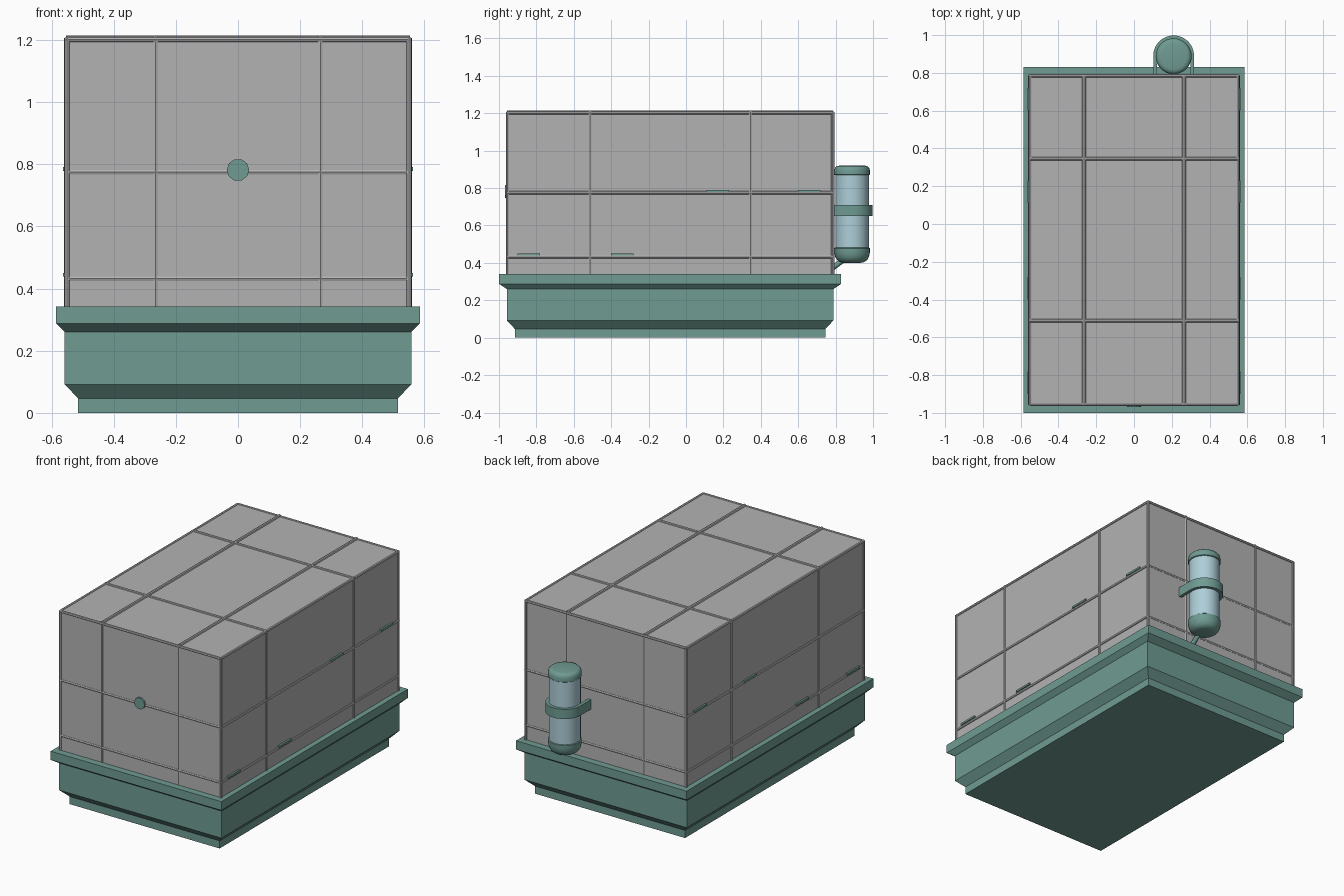
import bpy, bmesh, math
from mathutils import Vector

if "Cube" in bpy.data.objects:
    bpy.data.objects.remove(bpy.data.objects["Cube"])

def material(name, rgb):
    m = bpy.data.materials.new(name)
    m.diffuse_color = (*rgb, 1)
    m.use_nodes = True
    m.node_tree.nodes["Principled BSDF"].inputs["Base Color"].default_value = m.diffuse_color
    return m

GREEN = material("sage green", (0.16, 0.33, 0.29))
GREY = material("wire grey", (0.45, 0.45, 0.45))
GLASS = material("pale blue", (0.42, 0.62, 0.69))
CY = -0.085            # middle of the cage along y
HX, HY = 0.553, 0.872  # cage half sizes
Z0, Z1 = 0.335, 1.206  # cage bottom and top

def finish(name, bm, mat, smooth=False):
    bmesh.ops.recalc_face_normals(bm, faces=bm.faces)
    me = bpy.data.meshes.new(name)
    bm.to_mesh(me)
    bm.free()
    me.materials.append(mat)
    ob = bpy.data.objects.new(name, me)
    bpy.context.collection.objects.link(ob)
    if smooth:
        bpy.ops.object.select_all(action='DESELECT')
        ob.select_set(True)
        bpy.context.view_layer.objects.active = ob
        bpy.ops.object.shade_smooth_by_angle(angle=math.radians(40))
    return ob

def loft(name, rings, mat, smooth=False):
    """Skin a stack of equal-length closed rings and cap both ends."""
    bm = bmesh.new()
    vs = [[bm.verts.new(p) for p in r] for r in rings]
    n = len(vs[0])
    for a, b in zip(vs, vs[1:]):
        for i in range(n):
            j = (i + 1) % n
            bm.faces.new((a[i], a[j], b[j], b[i]))
    bm.faces.new(vs[0])
    bm.faces.new(vs[-1])
    return finish(name, bm, mat, smooth)

def rect(hx, hy, z):
    return [(sx * hx, CY + sy * hy, z) for sx, sy in ((-1, -1), (1, -1), (1, 1), (-1, 1))]

def circle(x, y, z, r, n=32):
    return [(x + r * math.cos(2 * math.pi * i / n), y + r * math.sin(2 * math.pi * i / n), z) for i in range(n)]

def rod(name, a, b, r, mat, n=8, smooth=True):
    a, b = Vector(a), Vector(b)
    q = (b - a).to_track_quat('Z', 'Y')
    ring = [q @ Vector(p) for p in circle(0, 0, 0, r, n)]
    return loft(name, [[a + p for p in ring], [b + p for p in ring]], mat, smooth)

# Tray: stepped profile with a flared foot and rim
loft("tray", [rect(*p) for p in ((0.515, 0.83, 0), (0.515, 0.83, 0.047), (0.558, 0.873, 0.092),
     (0.558, 0.873, 0.26), (0.586, 0.915, 0.288), (0.586, 0.915, 0.342))], GREEN)

# Cage panels
loft("cage_panels", [rect(HX, HY, Z0), rect(HX, HY, Z1)], GREY)

# Thick frame wires: edges of the cage
R = 0.009
YF, YB = CY - HY, CY + HY
for s in (-1, 1):
    x = s * (HX - 0.003)
    y = CY + s * (HY - 0.003)
    rod("top_side_wire", (x, YF, Z1 - 0.004), (x, YB, Z1 - 0.004), R, GREY)
    rod("top_end_wire", (-HX, y, Z1 - 0.004), (HX, y, Z1 - 0.004), R, GREY)
    for t in (-1, 1):
        yc = CY + t * (HY - 0.003)
        rod("corner_wire", (x, yc, Z0), (x, yc, Z1), R, GREY)

# Wires that wrap the cage: lengthwise, crosswise and level hoops
for x in (-0.265, 0.265):
    rod("roof_long_wire", (x, YF, Z1), (x, YB, Z1), 0.01, GREY)
    for y in (YF + 0.006, YB - 0.006):
        rod("end_upright_wire", (x, y, Z0), (x, y, Z1), 0.01, GREY)
for y in (-0.513, 0.345):
    rod("roof_cross_wire", (-HX, y, Z1 - 0.002), (HX, y, Z1 - 0.002), 0.01, GREY)
    for x in (-HX + 0.003, HX - 0.003):
        rod("side_upright_wire", (x, y, Z0), (x, y, Z1), 0.01, GREY)
for z in (0.432, 0.775):
    for s in (-1, 1):
        x, y = s * (HX - 0.003), CY + s * (HY - 0.006)
        rod("side_level_wire", (x, YF, z), (x, YB, z), 0.01, GREY)
        rod("end_level_wire", (-HX, y, z), (HX, y, z), 0.01, GREY)

# Shelf clips on both long sides
for s in (-1, 1):
    for y, z in ((0.17, 0.785), (0.66, 0.785), (-0.34, 0.445), (-0.84, 0.445)):
        ring = lambda h: [(s * (0.556 + dx), y + dy, h) for dx, dy in
                          ((-0.016, -0.06), (0.008, -0.06), (0.008, 0.06), (-0.016, 0.06))]
        loft("shelf_clip", [ring(z - 0.006), ring(z + 0.006)], GREEN)

# Ten-sided wheel hub on the front
rod("wheel_hub", (0, YF + 0.01, 0.782), (0, YF - 0.011, 0.782), 0.036, GREEN, 10, False)

# Water bottle
BX, BY = 0.21, 0.888
def turned(name, profile, mat):
    return loft(name, [circle(BX, BY, z, r) for r, z in profile], mat, True)
turned("bottle_glass", ((0.09, 0.46), (0.09, 0.885)), GLASS)
turned("bottle_bottom_cap", ((0.045, 0.4), (0.064, 0.404), (0.08, 0.415), (0.09, 0.432),
       (0.095, 0.455), (0.095, 0.478), (0.089, 0.482)), GREEN)
turned("bottle_top_cap", ((0.089, 0.868), (0.095, 0.872), (0.095, 0.895), (0.091, 0.909),
       (0.082, 0.917), (0.068, 0.92)), GREEN)

# Drinking spout
rod("bottle_spout", (BX, 0.86, 0.43), (BX, 0.78, 0.37), 0.014, GREEN, 12)

# U-shaped strap holding the bottle to the cage
def arc(r):
    return ([(BX + r, 0.782)] + [(BX + r * math.cos(a), BY + 0.002 + r * math.sin(a))
            for a in (math.pi * i / 20 for i in range(21))] + [(BX - r, 0.782)])
outer, inner = arc(0.108), arc(0.088)
bm = bmesh.new()
grid = [[bm.verts.new((*p, z)) for p in pts] for pts, z in
        ((outer, 0.65), (outer, 0.71), (inner, 0.71), (inner, 0.65))]
for k in range(4):
    a, b = grid[k], grid[(k + 1) % 4]
    for i in range(len(a) - 1):
        bm.faces.new((a[i], a[i + 1], b[i + 1], b[i]))
for i in (0, -1):
    bm.faces.new([g[i] for g in grid])
finish("bottle_strap", bm, GREEN, True)
